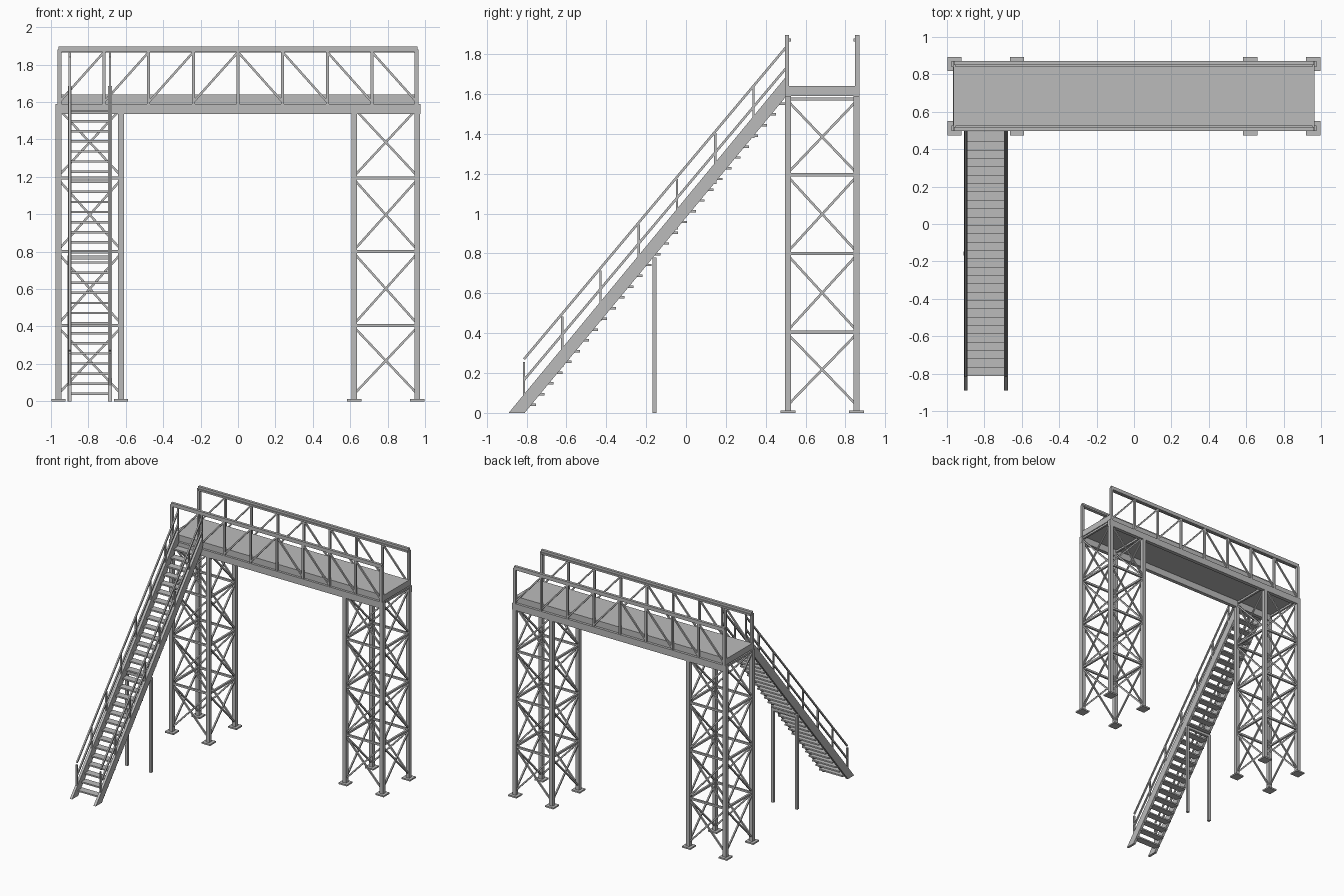
import bpy, bmesh
from mathutils import Vector

if "Cube" in bpy.data.objects:
    bpy.data.objects.remove(bpy.data.objects["Cube"], do_unlink=True)

steel = bpy.data.materials.new("grey steel")
steel.use_nodes = True
GREY = (0.5, 0.5, 0.5, 1)
steel.diffuse_color = GREY
steel.node_tree.nodes["Principled BSDF"].inputs["Base Color"].default_value = GREY


class Part:
    """Collects boxes and bars into one named object."""

    def __init__(self, name):
        self.name, self.bm = name, bmesh.new()

    def hexa(self, ring_a, ring_b):
        a = [self.bm.verts.new(p) for p in ring_a]
        b = [self.bm.verts.new(p) for p in ring_b]
        self.bm.faces.new(a[::-1])
        self.bm.faces.new(b)
        for i in range(4):
            j = (i + 1) % 4
            self.bm.faces.new((a[i], a[j], b[j], b[i]))

    def box(self, x0, x1, y0, y1, z0, z1):
        ring = [(x0, y0), (x1, y0), (x1, y1), (x0, y1)]
        self.hexa([(x, y, z0) for x, y in ring], [(x, y, z1) for x, y in ring])

    def bar(self, p, q, w, h=None):
        p, q = Vector(p), Vector(q)
        d = (q - p).normalized()
        up = Vector((0, 1, 0)) if abs(d.z) > 0.99 else Vector((0, 0, 1))
        s = d.cross(up).normalized()
        t = s.cross(d) * (h or w) / 2
        s = s * w / 2
        ring = [-s - t, s - t, s + t, -s + t]
        self.hexa([p + r for r in ring], [q + r for r in ring])

    def finish(self):
        bmesh.ops.recalc_face_normals(self.bm, faces=self.bm.faces)
        mesh = bpy.data.meshes.new(self.name)
        self.bm.to_mesh(mesh)
        self.bm.free()
        mesh.materials.append(steel)
        bpy.context.collection.objects.link(bpy.data.objects.new(self.name, mesh))


FRONT, BACK = 0.512, 0.855
DECK_Z = 1.59
LEVELS = [0.03, 0.405, 0.8, 1.195, 1.575]

# Braced towers
for side, xs in (("right", (-0.96, -0.625)), ("left", (0.622, 0.958))):
    legs, plates, braces = (Part(f"{side}_tower_{n}") for n in ("legs", "base_plates", "bracing"))
    corners = [(xs[0], FRONT), (xs[1], FRONT), (xs[1], BACK), (xs[0], BACK)]
    for x, y in corners:
        legs.bar((x, y, 0), (x, y, DECK_Z), 0.031)
        plates.box(x - 0.038, x + 0.038, y - 0.038, y + 0.038, 0, 0.012)
    for i in range(4):
        a, b = corners[i], corners[(i + 1) % 4]
        for lo, hi in zip(LEVELS, LEVELS[1:]):
            braces.bar((*a, lo + 0.01), (*b, hi - 0.01), 0.012)
            braces.bar((*b, lo + 0.01), (*a, hi - 0.01), 0.012)
            braces.bar((*a, hi), (*b, hi), 0.016)
    for part in (legs, plates, braces):
        part.finish()

# Walkway deck and edge beams
deck = Part("walkway_deck")
deck.box(-0.965, 0.965, FRONT + 0.003, BACK - 0.005, DECK_Z, 1.64)
deck.finish()
for name, y in (("front", FRONT), ("back", BACK)):
    beam = Part(f"{name}_edge_beam")
    beam.box(-0.975, 0.975, y - 0.0155, y + 0.0155, 1.535, DECK_Z)
    beam.finish()

# Truss railings, diagonals rising toward the middle
BAYS, BAY = 8, 0.2388
for name, y, inward in (("front", 0.507, 1), ("back", 0.86, -1)):
    rail = Part(f"{name}_truss_railing")
    rail.box(-0.96, 0.96, y - 0.011, y + 0.011, 1.867, 1.897)
    rail.bar((-0.955, y + inward * 0.013, 1.872), (0.955, y + inward * 0.013, 1.872), 0.014)
    for i in range(BAYS + 1):
        x = (i - BAYS / 2) * BAY
        w = 0.022 if i in (0, BAYS) else 0.016
        rail.bar((x, y, DECK_Z), (x, y, 1.88), w)
        if i < BAYS:
            low, high = (x, x + BAY) if i < BAYS / 2 else (x + BAY, x)
            rail.bar((low, y, DECK_Z + 0.01), (high, y, 1.867), 0.012)
    rail.finish()

# Staircase
STAIR_X = (-0.9, -0.684)
SLOPE = 1.21
for name, x in zip(("right", "left"), STAIR_X):
    stringer = Part(f"{name}_stair_stringer")
    profile = [(-0.89, 0), (-0.81, 0), (0.5, 1.585), (0.5, 1.685)]
    stringer.hexa([(x - 0.01, y, z) for y, z in profile], [(x + 0.01, y, z) for y, z in profile])
    stringer.finish()

    # Handrail with posts
    rail = Part(f"{name}_stair_handrail")
    for i in range(8):
        y = min(-0.813 + i * 0.192, 0.505)
        rail.bar((x, y, 0.23 * i), (x, y, 0.23 * i + 0.255), 0.012)
    for z in (0.27, 0.165):
        rail.bar((x, -0.813, z), (x, 0.505, z + 1.318 * 1.19), 0.012)
    rail.finish()

treads = Part("stair_treads")
for i in range(29):
    z = 0.04 + i * 0.054
    y = -0.89 + z / SLOPE + 0.045
    treads.box(*STAIR_X, y, y + 0.058, z - 0.006, z + 0.006)
treads.finish()

# Mid-height stair support frame
support = Part("stair_support_frame")
for x in STAIR_X:
    support.bar((x, -0.158, 0), (x, -0.158, 0.78), 0.022)
support.bar((STAIR_X[0], -0.158, 0.768), (STAIR_X[1], -0.158, 0.768), 0.022)
support.finish()
